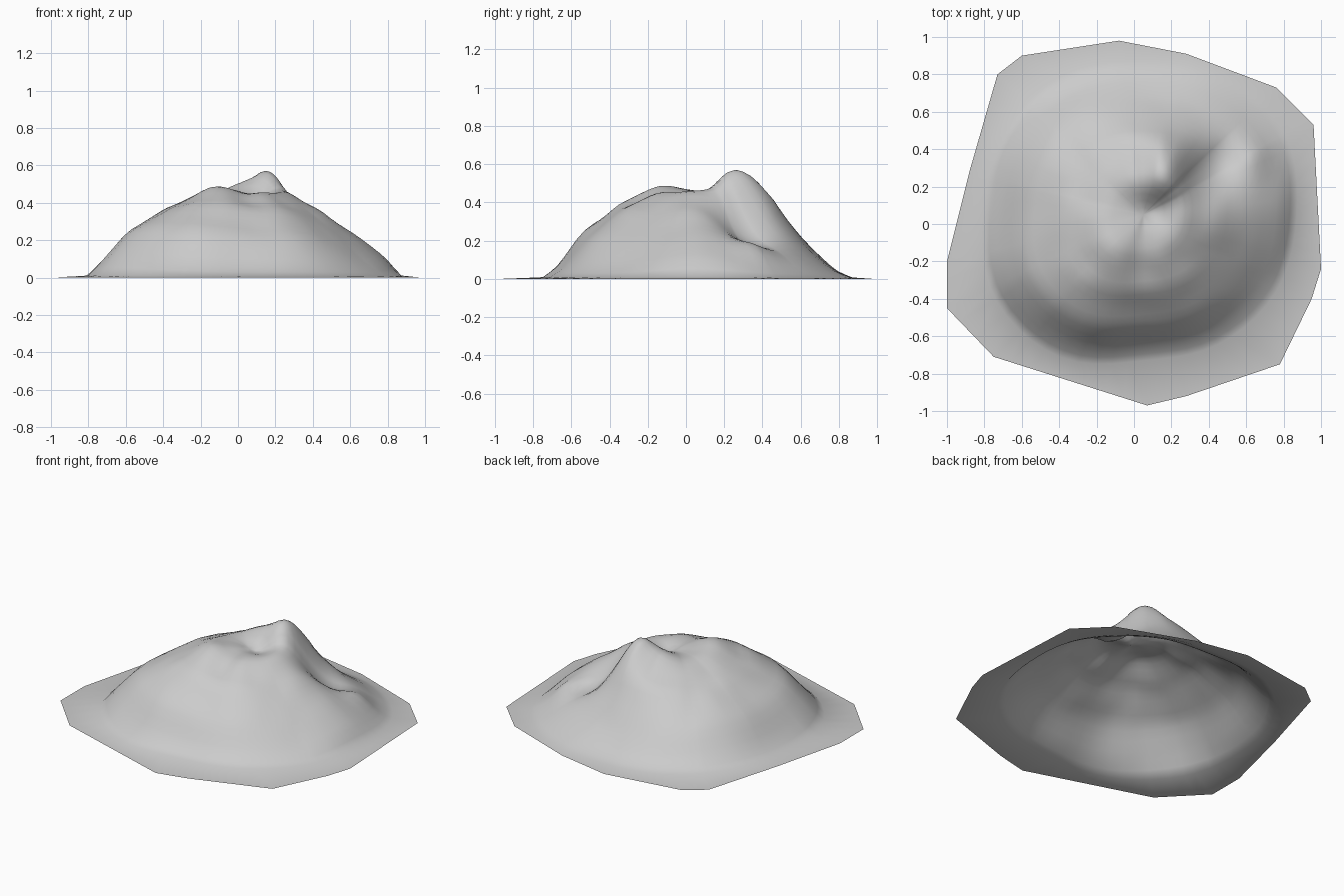
import bpy, bmesh, math
from mathutils import Vector, noise

cube = bpy.data.objects.get("Cube")
if cube:
    bpy.data.objects.remove(cube)

# Mound profiles every 30 degrees from +x: foot radius, then heights outwards
CENTRE = Vector((0.05, 0.05))
TOP = 0.46
STEPS = (0, 0.25, 0.5, 0.75, 0.9, 1)
PROFILES = (
    (0.82, 0.46, 0.35, 0.20, 0.11), (0.87, 0.45, 0.29, 0.16, 0.05),
    (0.85, 0.46, 0.35, 0.14, 0.05), (0.82, 0.47, 0.40, 0.14, 0.04),
    (0.86, 0.46, 0.36, 0.19, 0.05), (0.86, 0.45, 0.36, 0.23, 0.08),
    (0.86, 0.46, 0.37, 0.23, 0.07), (0.91, 0.475, 0.38, 0.26, 0.12),
    (0.88, 0.475, 0.40, 0.25, 0.08), (0.78, 0.45, 0.37, 0.22, 0.06),
    (0.80, 0.46, 0.36, 0.20, 0.06), (0.82, 0.46, 0.33, 0.17, 0.06),
)
# Outline of the flat ground skirt
OUTLINE = [Vector(p) for p in (
    (1, -0.24), (0.96, 0.53), (0.76, 0.73), (0.28, 0.91), (-0.08, 0.98),
    (-0.6, 0.9), (-0.73, 0.8), (-0.88, 0.28), (-1, -0.2), (-1, -0.45),
    (-0.75, -0.71), (0.07, -0.97), (0.28, -0.92), (0.78, -0.75), (0.95, -0.4))]
# Local lumps and hollows: x, y, radius, height
LUMPS = ((0.17, 0.24, 0.11, 0.10), (0.17, 0.36, 0.10, 0.08),
         (0.00, 0.25, 0.10, 0.03), (0.10, 0.07, 0.08, -0.045),
         (0.43, 0.33, 0.14, -0.08), (-0.14, -0.14, 0.10, 0.015),
         (0.64, 0.36, 0.09, 0.035))


def smooth_mix(a, b, c, d, t):
    return b + 0.5 * t * (c - a + t * (2*a - 5*b + 4*c - d + t * (3*(b - c) + d - a)))


def around(column, angle):
    k = angle / math.tau * len(PROFILES)
    i = math.floor(k)
    ring = [PROFILES[(i + j) % len(PROFILES)][column] for j in (-1, 0, 1, 2)]
    return smooth_mix(*ring, k - i)


def height(f, angle, p):
    z = [TOP] + [around(c, angle) for c in range(1, 5)] + [0.008]
    i = max(k for k in range(5) if STEPS[k] <= f)
    t = (f - STEPS[i]) / (STEPS[i + 1] - STEPS[i])
    z = z[i] + (z[i + 1] - z[i]) * t
    for x, y, r, h in LUMPS:
        z += h * math.exp(-((p.x - x)**2 + (p.y - y)**2) / r**2)
    rough = noise.noise(Vector((p.x * 8, p.y * 8, 0.3)))
    return max(0.008, z + 0.012 * rough * math.sin(math.pi * f))


def outline_point(angle):
    ray = Vector((math.cos(angle), math.sin(angle)))
    for a, b in zip(OUTLINE, OUTLINE[1:] + OUTLINE[:1]):
        side = b - a
        det = ray.cross(side)
        if abs(det) < 1e-9:
            continue
        dist = (a - CENTRE).cross(side) / det
        along = (a - CENTRE).cross(ray) / det
        if dist > 0 and -1e-5 <= along <= 1 + 1e-5:
            return CENTRE + ray * dist


# Angles pass through each corner of the outline
angles = [math.atan2(*(p - CENTRE).yx) % math.tau for p in OUTLINE]
for i in range(60):
    a = math.tau * i / 60
    if min(abs(a - b) for b in angles) > 0.03:
        angles.append(a)
angles.sort()

# Mound and skirt as one open surface
bm = bmesh.new()
RINGS = 22
rings = []
for k in range(1, RINGS + 1):
    f = k / RINGS
    ring = []
    for a in angles:
        p = CENTRE + Vector((math.cos(a), math.sin(a))) * f * around(0, a)
        z = height(f, a, p) if f < 1 else 0.006
        ring.append(bm.verts.new((p.x, p.y, z)))
    rings.append(ring)
rings.append([bm.verts.new((*outline_point(a), 0)) for a in angles])
summit = bm.verts.new((*CENTRE, height(0, 0, CENTRE)))
n = len(angles)
for j in range(n):
    m = (j + 1) % n
    bm.faces.new((summit, rings[0][j], rings[0][m]))
    for inner, outer in zip(rings, rings[1:]):
        bm.faces.new((inner[j], outer[j], outer[m], inner[m]))

# Soften creases and flare the foot into the skirt
soft = [v for ring in rings[:-1] for v in ring] + [summit]
for _ in range(2):
    bmesh.ops.smooth_vert(bm, verts=soft, factor=0.3, use_axis_z=True)
for face in bm.faces:
    face.smooth = True

mesh = bpy.data.meshes.new("earth_mound")
bm.to_mesh(mesh)
bm.free()
mound = bpy.data.objects.new("earth_mound", mesh)
bpy.context.collection.objects.link(mound)

grey = bpy.data.materials.new("pale_grey")
grey.use_nodes = True
colour = (0.6, 0.6, 0.6, 1)
grey.diffuse_color = colour
grey.node_tree.nodes["Principled BSDF"].inputs["Base Color"].default_value = colour
mesh.materials.append(grey)
